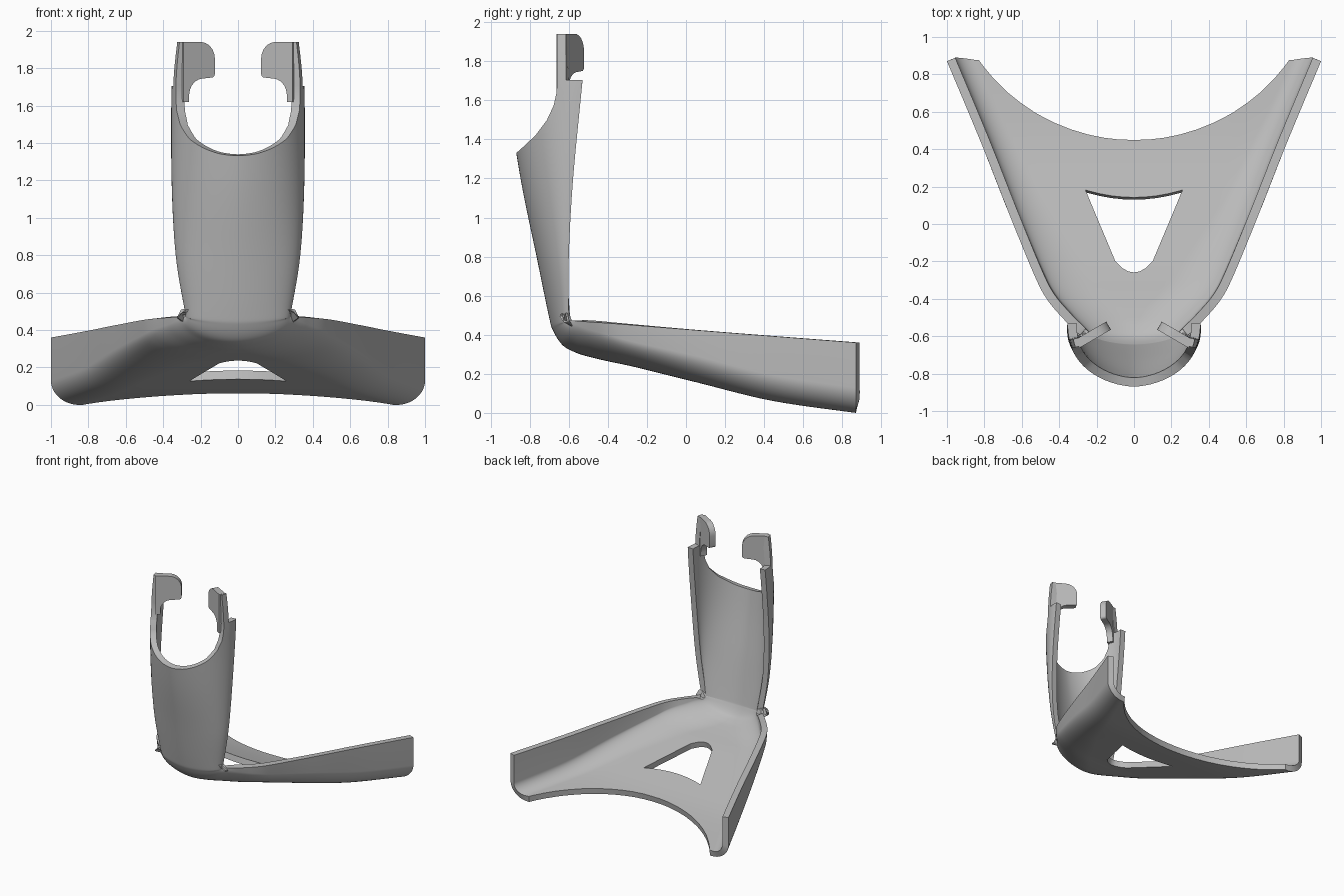
import bpy, bmesh, math
from mathutils import Vector

cube = bpy.data.objects.get("Cube")
if cube:
    bpy.data.objects.remove(cube)

GREY = (0.5, 0.5, 0.5, 1)
mat = bpy.data.materials.new("plain_grey")
mat.use_nodes = True
mat.diffuse_color = GREY
mat.node_tree.nodes["Principled BSDF"].inputs["Base Color"].default_value = GREY


def make(name, bm):
    bmesh.ops.recalc_face_normals(bm, faces=bm.faces[:])
    me = bpy.data.meshes.new(name)
    bm.to_mesh(me)
    bm.free()
    ob = bpy.data.objects.new(name, me)
    bpy.context.collection.objects.link(ob)
    me.materials.append(mat)
    return ob


def arc(cx, cy, r, start, end, n):
    angles = [math.radians(start + (end - start) * i / n) for i in range(n + 1)]
    return [(cx + r * math.cos(t), cy + r * math.sin(t)) for t in angles]


def spline(rows, steps):
    """Smooth rows of numbers with a Catmull-Rom curve."""
    out = []
    for i in range(len(rows) - 1):
        p = [rows[max(0, min(len(rows) - 1, i + k))] for k in (-1, 0, 1, 2)]
        for s in range(steps):
            t = s / steps
            out.append([b + t / 2 * (c - a + t * (2 * a - 5 * b + 4 * c - d
                        + t * (3 * (b - c) + d - a))) for a, b, c, d in zip(*p)])
    return out + [list(rows[-1])]


# Stations along the shell: edge x, y, z; keel y, z; corner width and height ratios
stations = [
    (1.0, .87, .36, .87, 0, .15, .36),
    (.82, .44, .393, .44, .062, .22, .4),
    (.67, .06, .423, .06, .155, .34, .5),
    (.53, -.28, .45, -.25, .232, .55, .6),
    (.46, -.41, .46, -.38, .26, .7, .7),
    (.37, -.515, .467, -.48, .283, .85, .8),
    (.315, -.57, .472, -.56, .307, .95, .9),
    (.29, -.592, .475, -.63, .345, 1, .95),
    (.28, -.598, .478, -.68, .42, 1, .95),
    (.284, -.6, .5, -.703, .5, 1, .95),
    (.333, -.6, .8, -.765, .8, 1, .95),
    (.355, -.578, 1.2, -.847, 1.2, 1, .95),
    (.355, -.53, 1.7, -.925, 1.7, 1, .95),
    (.335, -.51, 1.94, -.96, 1.94, 1, .95),
]


def section(row):
    """Wall edge, rounded corner and floor of one station, mirrored."""
    w, ey, ez, ky, kz, a, b = row
    a = min(a, 1)
    p = 2 / (2 - .2 * a)
    half = [(1, 1)]
    for i in range(17):
        t = math.pi / 2 * i / 16
        half.append((1 - a + a * abs(math.cos(t)) ** p, b - b * math.sin(t) ** p))
    half += [((1 - a) * (1 - i / 8), 0) for i in range(1, 9)]
    pts = [Vector((w * u, ky + (ey - ky) * v, kz + (ez - kz) * v)) for u, v in half]
    return pts + [Vector((-q.x, q.y, q.z)) for q in reversed(pts[:-1])]


def split(bm, field, near):
    """Cut the nearby faces along the line where the field is zero."""
    faces = [f for f in bm.faces if near(f.calc_center_median())]
    on = set()
    for e in {e for f in faces for e in f.edges}:
        a, b = e.verts
        fa, fb = field(a.co), field(b.co)
        if abs(fa) < 1e-5 or abs(fb) < 1e-5:
            on.update(v for v, k in ((a, fa), (b, fb)) if abs(k) < 1e-5)
        elif fa * fb < 0:
            spot = a.co.lerp(b.co, fa / (fa - fb))
            v = bmesh.utils.edge_split(e, a, .5)[1]
            v.co = spot
            on.add(v)
    for f in faces:
        hits = [v for v in f.verts if v in on]
        if len(hits) == 2 and not any(e.other_vert(hits[0]) == hits[1]
                                      for e in hits[0].link_edges):
            bmesh.utils.face_split(f, hits[0], hits[1])


def cut_out(bm, fields, near):
    """Remove the nearby area where all fields are positive."""
    for field in fields:
        split(bm, field, near)
    gone = []
    for f in bm.faces:
        c = f.calc_center_median()
        if near(c) and all(field(c) > 0 for field in fields):
            gone.append(f)
    bmesh.ops.delete(bm, geom=gone, context="FACES")


# Shell: base tray turning up into the curved upright
bm = bmesh.new()
rings = [[bm.verts.new(q) for q in section(r)] for r in spline(stations, 7)]
for r, s in zip(rings, rings[1:]):
    for i in range(len(r) - 1):
        bm.faces.new((r[i], r[i + 1], s[i + 1], s[i]))
bmesh.ops.remove_doubles(bm, verts=bm.verts[:], dist=.0005)

# Rear arc in the floor
cut_out(bm, [lambda c: 1.016 - math.hypot(c.x, c.y - 1.456)],
        lambda c: c.y > .3)
# Floor window with curved rear and rounded front
cut_out(bm, [lambda c: .1 + .42 * (c.y + .21) - abs(c.x),
             lambda c: .13 + .59 * c.x ** 2 - c.y,
             lambda c: c.y + .27 - 6 * c.x ** 2],
        lambda c: abs(c.x) < .32 and -.34 < c.y < .25)
# Neck opening at the front of the upright
cut_out(bm, [lambda c: -.66 - .21 * (max(0, 1.69 - c.z) / .36) ** 2.2 - c.y],
        lambda c: c.z > 1.2)
# Shoulder steps behind the arms
cut_out(bm, [lambda c: c.z - 1.705, lambda c: c.y + .615],
        lambda c: c.z > 1.55)

shell = make("shell", bm)
# Thickness grows inward from the outer skin
lowest = min(shell.data.polygons, key=lambda f: f.center.z + abs(f.center.x))
if lowest.normal.z > 0:
    shell.data.flip_normals()
solid = shell.modifiers.new("thickness", "SOLIDIFY")
solid.thickness = .048
solid.offset = -1

# Hooks: rounded tabs turning inward from the arm tops
tab = [(-.005, 1.62), (.03, 1.62)] + arc(.12, 1.655, .09, 180, 90, 8)
tab += arc(.17, 1.77, .02, 270, 360, 4) + arc(.1, 1.85, .09, 0, 90, 8) + [(-.005, 1.94)]
along = Vector((-.86, .5))
across = Vector((.5, .86))
parts = [shell]
for sign, name in ((1, "left_hook"), (-1, "right_hook")):
    bm = bmesh.new()
    rings = []
    for depth in (0, .05):
        flat = [(Vector((.287, -.66)) + along * u + across * depth, v) for u, v in tab]
        rings.append([bm.verts.new((sign * q.x, q.y, v)) for q, v in flat])
        bm.faces.new(rings[-1])
    for i in range(len(tab)):
        bm.faces.new((rings[0][i - 1], rings[0][i], rings[1][i], rings[1][i - 1]))
    parts.append(make(name, bm))

# Smooth shading with crisp edges
bpy.ops.object.select_all(action="DESELECT")
for ob in parts:
    ob.select_set(True)
bpy.context.view_layer.objects.active = shell
bpy.ops.object.convert(target="MESH")
bpy.ops.object.shade_smooth_by_angle(angle=math.radians(30))
